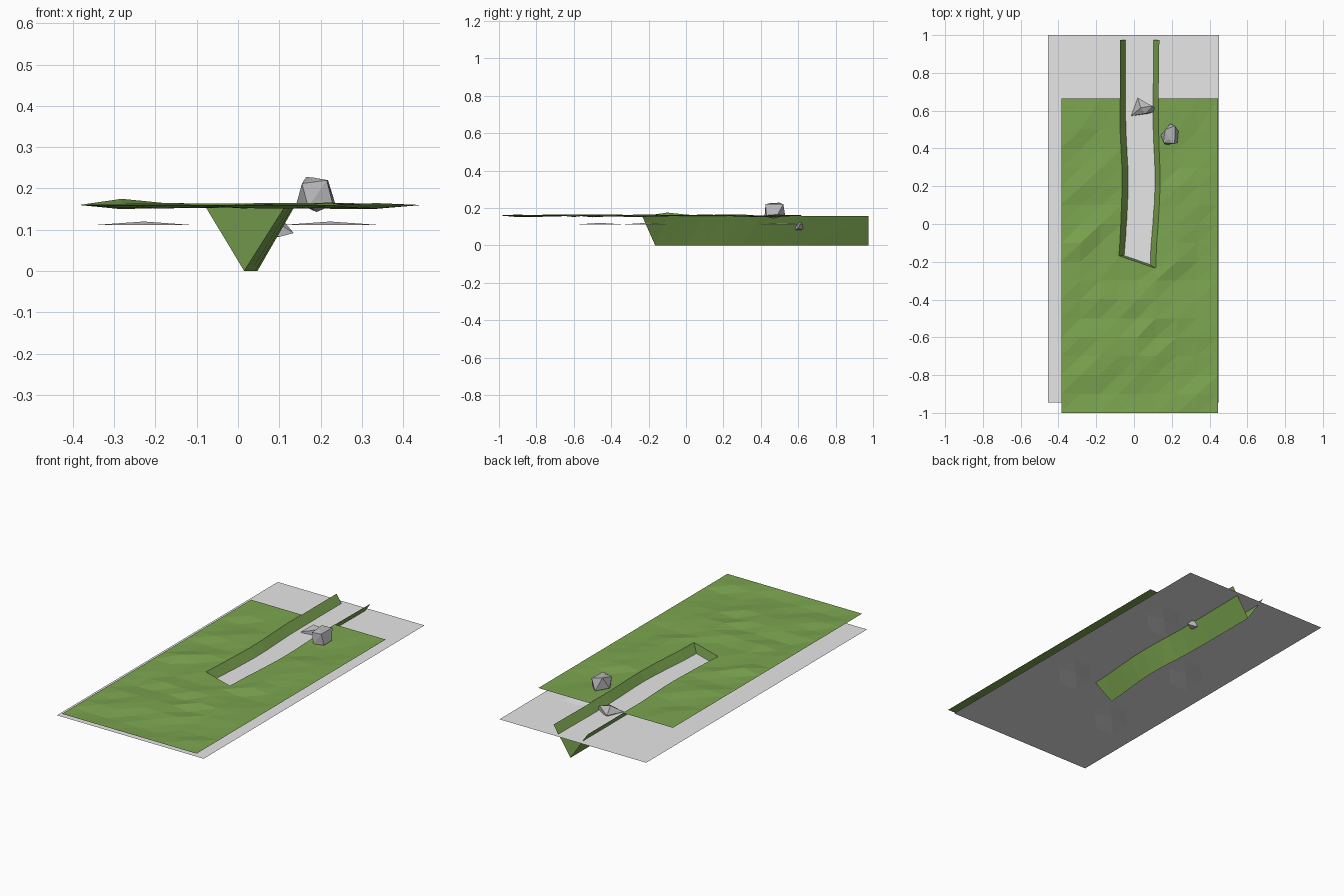
import bpy, bmesh, random
from mathutils import Vector

if "Cube" in bpy.data.objects:
    bpy.data.objects.remove(bpy.data.objects["Cube"])

random.seed(4)


def material(name, rgb):
    m = bpy.data.materials.new(name)
    m.diffuse_color = (*rgb, 1)
    m.use_nodes = True
    m.node_tree.nodes["Principled BSDF"].inputs["Base Color"].default_value = m.diffuse_color
    return m


GRASS = material("grass green", (0.20, 0.38, 0.08))
WATER = material("pale grey", (0.8, 0.8, 0.8))
STONE = material("stone grey", (0.48, 0.48, 0.49))


def finish(name, bm, mat):
    mesh = bpy.data.meshes.new(name)
    bm.to_mesh(mesh)
    bm.free()
    mesh.materials.append(mat)
    obj = bpy.data.objects.new(name, mesh)
    bpy.context.collection.objects.link(obj)
    return obj


def sheet(name, rows, mat, keep=lambda r, c: True):
    """Skin a table of points, two triangles per cell."""
    bm = bmesh.new()
    vs = [[bm.verts.new(p) for p in row] for row in rows]
    for r in range(len(vs) - 1):
        for c in range(len(vs[0]) - 1):
            if keep(r, c):
                a, b = vs[r][c], vs[r][c + 1]
                d, e = vs[r + 1][c], vs[r + 1][c + 1]
                bm.faces.new((a, b, e))
                bm.faces.new((a, e, d))
    bmesh.ops.delete(bm, geom=[v for v in bm.verts if not v.link_faces], context='VERTS')
    return finish(name, bm, mat)


# Ditch stations: y, left bank x, bottom x, right bank x
TOP, WATER_Z = 0.158, 0.112
DITCH = [(-0.20, -0.080, 0.015, 0.115), (-0.10, -0.075, 0.022, 0.120),
         (0.00, -0.070, 0.032, 0.128), (0.10, -0.066, 0.042, 0.134),
         (0.20, -0.063, 0.047, 0.138), (0.30, -0.064, 0.045, 0.137),
         (0.40, -0.069, 0.038, 0.133), (0.50, -0.074, 0.033, 0.130),
         (0.665, -0.075, 0.030, 0.130), (0.975, -0.075, 0.030, 0.134)]
END_Y = (-0.168, -0.235)   # skewed near end: left and right bank

# Terrain: bumpy sheet whose columns follow the banks, open along the ditch
X0, X1 = -0.385, 0.445
front = [(-1 + 0.1 * i, *DITCH[0][1:]) for i in range(8)]
stations = front + DITCH[:-1]
first = len(front)
last = len(stations) - 1
rows = []
for r, (y, xl, xb, xr) in enumerate(stations):
    mid = (xl + xr) / 2
    xs = [X0 + (xl - X0) * i / 3 for i in range(4)] + [mid]
    xs += [xr + (X1 - xr) * i / 3 for i in range(4)]
    row = []
    for c, x in enumerate(xs):
        z = 0.16
        yy = y
        if 0 < c < 8 and 0 < r < last:
            z = TOP + random.uniform(-0.008, 0.008)
            if r >= first and c in (3, 4, 5):
                z = TOP
        if r == first and c in (3, 4, 5):
            yy = (END_Y[0], sum(END_Y) / 2, END_Y[1])[c - 3]
        row.append((x, yy, z))
    rows.append(row)
rows[9][1] = (rows[9][1][0], rows[9][1][1], 0.175)
rows[5][1] = (rows[5][1][0], rows[5][1][1], 0.150)
sheet("grass_terrain", rows, GRASS, lambda r, c: not (r >= first and c in (3, 4)))

# Ditch: V-shaped trough with a closed near end and an open far end
rows = []
for i, (y, xl, xb, xr) in enumerate(DITCH):
    yl, yb, yr = (END_Y[0], -0.165, END_Y[1]) if i == 0 else (y, y, y)
    rows.append([(xl, yl, TOP), (xb, yb, 0), (xr, yr, TOP)])
sheet("ditch_walls", rows, GRASS)
bm = bmesh.new()
bm.faces.new([bm.verts.new(p) for p in reversed(rows[0])])
finish("ditch_end", bm, GRASS)

# Water: larger flat sheet with two faint ripples hidden under the grass
rows = []
for j in range(17):
    row = []
    for i in range(9):
        ripple = 0.008 if (i, j) in ((2, 4), (2, 9), (6, 6), (6, 12)) else 0
        row.append((-0.455 + 0.905 * i / 8, -0.945 + 1.945 * j / 16, WATER_Z + ripple))
    rows.append(row)
sheet("water_surface", rows, WATER)


# Rocks: faceted hulls around a few points
def rock(name, pts):
    bm = bmesh.new()
    for p in pts:
        bm.verts.new(p)
    out = bmesh.ops.convex_hull(bm, input=bm.verts[:])
    loose = {g for g in out["geom_interior"] if isinstance(g, bmesh.types.BMVert)}
    bmesh.ops.delete(bm, geom=list(loose), context='VERTS')
    bmesh.ops.recalc_face_normals(bm, faces=bm.faces[:])
    finish(name, bm, STONE)


rock("bank_rock", [(0.142, 0.47, 0.165), (0.155, 0.43, 0.212), (0.165, 0.50, 0.228),
                   (0.185, 0.45, 0.226), (0.215, 0.425, 0.220), (0.218, 0.52, 0.220),
                   (0.235, 0.49, 0.165), (0.230, 0.43, 0.160), (0.19, 0.53, 0.160),
                   (0.17, 0.42, 0.155), (0.19, 0.47, 0.143)])
rock("ditch_rock", [(-0.015, 0.572, 0.115), (0.020, 0.668, 0.120), (0.035, 0.615, 0.153),
                    (0.060, 0.585, 0.140), (0.095, 0.625, 0.140), (0.135, 0.600, 0.092),
                    (0.100, 0.585, 0.083), (0.095, 0.620, 0.083), (0.030, 0.610, 0.090)])
